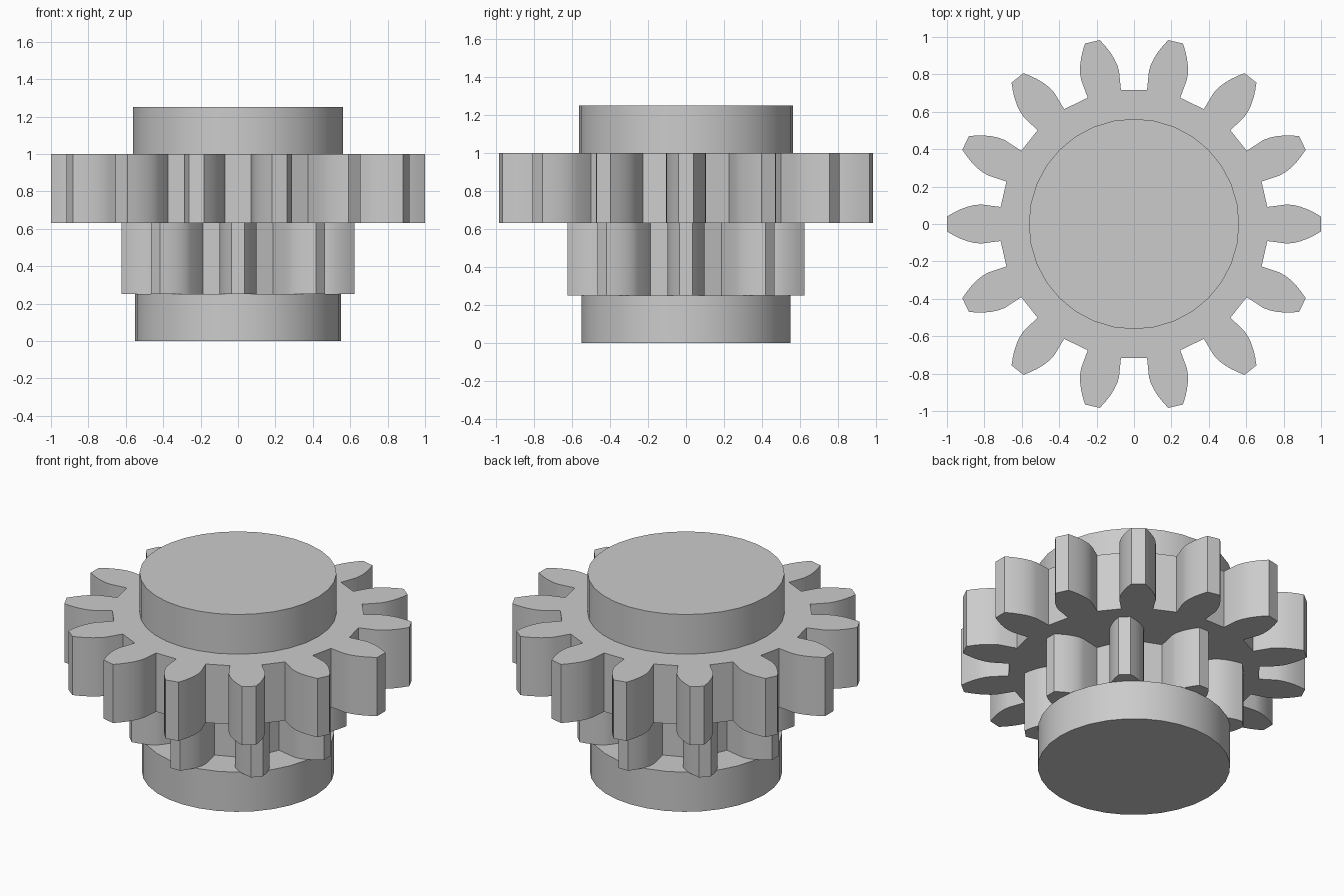
import bpy
import bmesh
from math import acos, cos, pi, radians, sin, tan

cube = bpy.data.objects.get("Cube")
if cube:
    bpy.data.objects.remove(cube, do_unlink=True)

MODULE = 0.125          # gear module sets every tooth size
PRESSURE = radians(20)

grey = bpy.data.materials.new("plain_grey")
grey.use_nodes = True
colour = (0.6, 0.6, 0.6, 1)
grey.diffuse_color = colour
grey.node_tree.nodes["Principled BSDF"].inputs["Base Color"].default_value = colour


def involute(angle):
    return tan(angle) - angle


def gear_outline(teeth, flank_steps=5):
    """Closed gear outline: radial roots, involute flanks, flat tips."""
    pitch = teeth * MODULE / 2
    base, tip, root = pitch * cos(PRESSURE), pitch + MODULE, pitch - 1.25 * MODULE
    base_half = pi / (2 * teeth) + involute(PRESSURE)
    flank = [(root, base_half)]
    for i in range(flank_steps + 1):
        r = base + (tip - base) * i / flank_steps
        flank.append((r, base_half - involute(acos(min(1, base / r)))))
    outline = []
    for t in range(teeth):
        centre = 2 * pi * t / teeth
        polar = [(r, centre - a) for r, a in flank]
        polar += [(r, centre + a) for r, a in reversed(flank)]
        outline += [(r * cos(a), r * sin(a)) for r, a in polar]
    return outline


def disc_outline(radius, sides=32):
    return [(radius * cos(2 * pi * i / sides), radius * sin(2 * pi * i / sides))
            for i in range(sides)]


def extrude_part(name, outline, bottom, top):
    bm = bmesh.new()
    face = bm.faces.new([bm.verts.new((x, y, bottom)) for x, y in outline])
    result = bmesh.ops.extrude_face_region(bm, geom=[face], use_keep_orig=True)
    moved = [v for v in result["geom"] if isinstance(v, bmesh.types.BMVert)]
    bmesh.ops.translate(bm, verts=moved, vec=(0, 0, top - bottom))
    bmesh.ops.recalc_face_normals(bm, faces=bm.faces)
    mesh = bpy.data.meshes.new(name)
    bm.to_mesh(mesh)
    bm.free()
    mesh.materials.append(grey)
    part = bpy.data.objects.new(name, mesh)
    bpy.context.collection.objects.link(part)
    bpy.ops.object.select_all(action='DESELECT')
    part.select_set(True)
    bpy.context.view_layer.objects.active = part
    bpy.ops.object.shade_smooth_by_angle(angle=radians(25))


# Stacked from the ground up
extrude_part("lower_hub", disc_outline(0.55), 0, 0.25)
extrude_part("small_gear", gear_outline(8), 0.25, 0.63)
extrude_part("large_gear", gear_outline(14), 0.63, 1.0)
extrude_part("upper_hub", disc_outline(0.5625), 1.0, 1.25)
